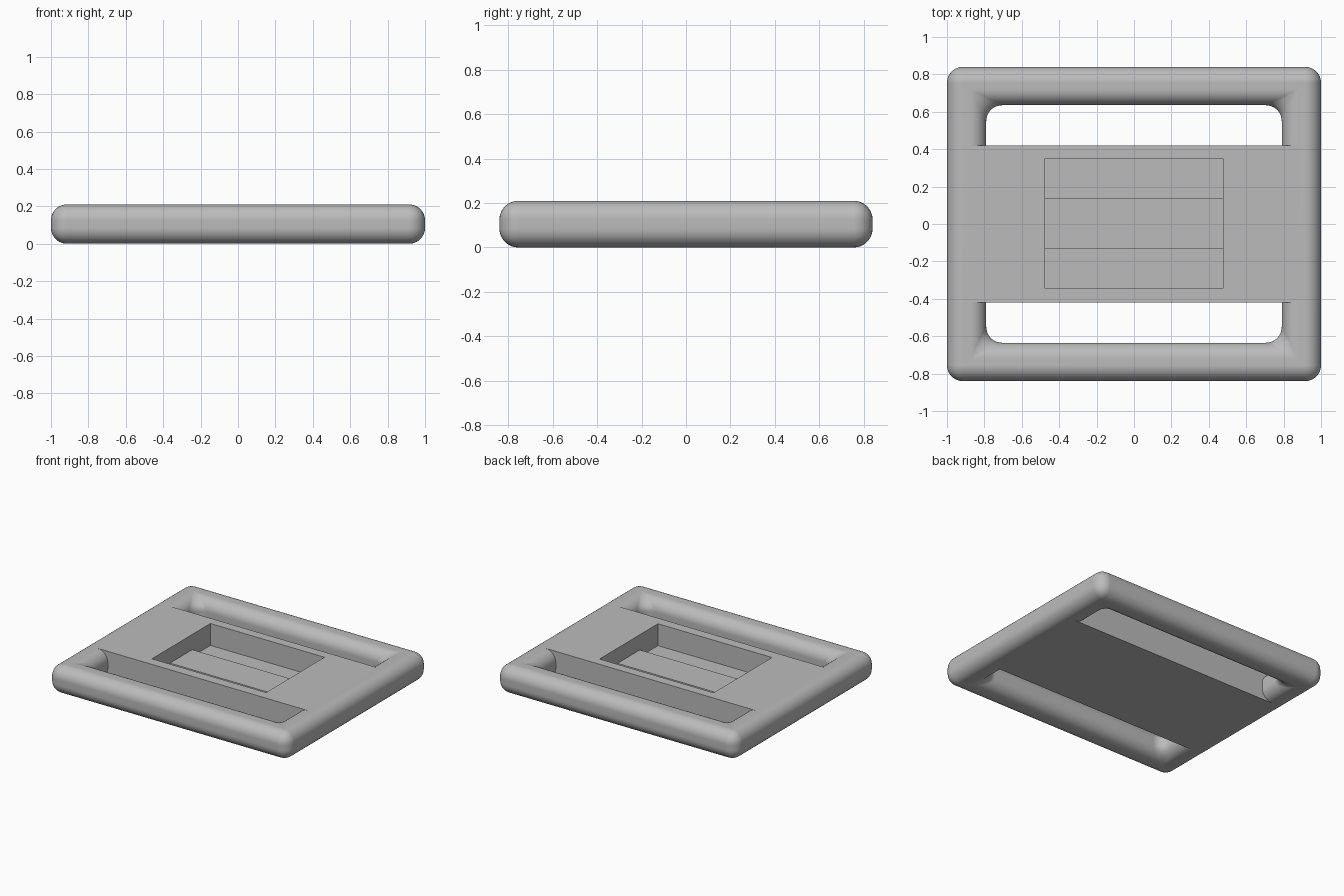
import bpy, bmesh, math
from mathutils import Vector

cube = bpy.data.objects.get("Cube")
if cube:
    bpy.data.objects.remove(cube, do_unlink=True)

HALF_X, HALF_Y, H = 1.0, 0.84, 0.21    # overall size
R = 0.085                              # edge rounding
SLOT_X, SLOT_IN, SLOT_OUT = 0.79, 0.42, 0.635

grey = bpy.data.materials.new("plain grey")
grey.use_nodes = True
grey.diffuse_color = (0.5, 0.5, 0.5, 1)
grey.node_tree.nodes["Principled BSDF"].inputs["Base Color"].default_value = (0.5, 0.5, 0.5, 1)


def make_object(name, bm):
    bmesh.ops.recalc_face_normals(bm, faces=bm.faces)
    mesh = bpy.data.meshes.new(name)
    bm.to_mesh(mesh)
    bm.free()
    mesh.materials.append(grey)
    obj = bpy.data.objects.new(name, mesh)
    bpy.context.collection.objects.link(obj)
    return obj


def box(name, x, y0, y1, z0, z1):
    bm = bmesh.new()
    bmesh.ops.create_cube(bm, size=1)
    for v in bm.verts:
        v.co = Vector((v.co.x * 2 * x, (y0 + y1) / 2 + v.co.y * (y1 - y0),
                       (z0 + z1) / 2 + v.co.z * (z1 - z0)))
    return make_object(name, bm)


def slot_outline(d):
    """Slot outline flared by d, with far corners that sharpen towards the rim."""
    r = max(R - d, 0.003)
    cx, cy = SLOT_X + d - r, SLOT_OUT + d - r
    arc = [math.radians(a) for a in range(0, 91, 10)]
    right = [(SLOT_X + d, SLOT_IN)] + [(cx + r * math.cos(a), cy + r * math.sin(a)) for a in arc]
    return right + [(-x, y) for x, y in reversed(right)]


def slot_cutter(name, side):
    # Stack outlines so the rods and slot ends come out rounded
    angles = [math.radians(a) for a in range(0, 91, 10)]
    lower = [(R * (1 - math.sin(a)), R * (1 - math.cos(a))) for a in reversed(angles)]
    levels = [(-0.05, R)] + lower + [(H - z, d) for z, d in reversed(lower)] + [(H + 0.05, R)]
    bm = bmesh.new()
    rings = [[bm.verts.new((x, side * y, z)) for x, y in slot_outline(d)] for z, d in levels]
    n = len(rings[0])
    for a, b in zip(rings, rings[1:]):
        for i in range(n):
            j = (i + 1) % n
            bm.faces.new((a[i], a[j], b[j], b[i]))
    bm.faces.new(rings[0])
    bm.faces.new(rings[-1])
    return make_object(name, bm)


# Rounded slab
buckle = box("strap_buckle", HALF_X, -HALF_Y, HALF_Y, 0, H)
bevel = buckle.modifiers.new("rounding", 'BEVEL')
bevel.width, bevel.segments = R, 9

# Two strap slots and the recess in the middle plate
cutters = [slot_cutter("back_slot_cutter", 1), slot_cutter("front_slot_cutter", -1),
           box("recess_cutter", 0.475, -0.345, 0.35, 0.045, H + 0.1)]
for c in cutters:
    c.hide_render = True
    cut = buckle.modifiers.new(c.name, 'BOOLEAN')
    cut.operation, cut.solver, cut.object = 'DIFFERENCE', 'EXACT', c

bpy.ops.object.select_all(action='DESELECT')
buckle.select_set(True)
bpy.context.view_layer.objects.active = buckle
for m in list(buckle.modifiers):
    bpy.ops.object.modifier_apply(modifier=m.name)
for c in cutters:
    bpy.data.objects.remove(c, do_unlink=True)

# Smooth rounding with crisp rims and flat plates
bpy.ops.object.shade_smooth_by_angle(angle=math.radians(30))
weighted = buckle.modifiers.new("flat plates", 'WEIGHTED_NORMAL')
weighted.keep_sharp = True

# Raised pad across the recess floor
box("recess_pad", 0.475, -0.13, 0.135, 0.04, 0.095)
